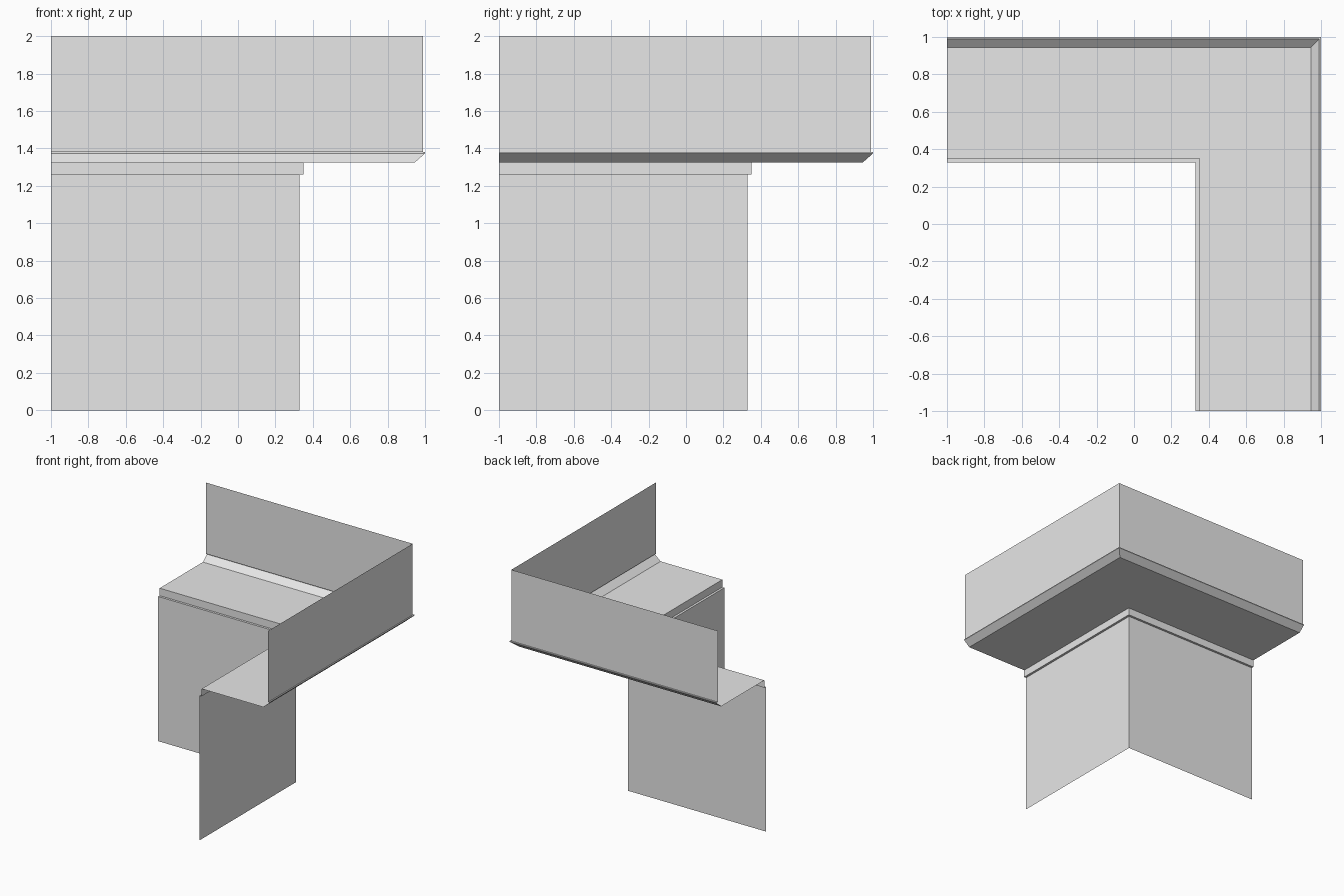
import bpy

cube = bpy.data.objects.get("Cube")
if cube:
    bpy.data.objects.remove(cube, do_unlink=True)

grey = bpy.data.materials.new("light grey")
grey.use_nodes = True
colour = (0.8, 0.8, 0.8, 1)
grey.diffuse_color = colour
grey.node_tree.nodes["Principled BSDF"].inputs["Base Color"].default_value = colour


def corner_sweep(name, profile):
    """Sweep an open (offset, height) profile around a mitred outside corner."""
    verts, faces = [], []
    for d, z in profile:
        verts += [(-1, d, z), (d, d, z), (d, -1, z)]
    for i in range(len(profile) - 1):
        for k in range(2):
            a = 3 * i + k
            faces.append((a + 3, a + 4, a + 1, a))
    mesh = bpy.data.meshes.new(name)
    mesh.from_pydata(verts, [], faces)
    mesh.materials.append(grey)
    obj = bpy.data.objects.new(name, mesh)
    bpy.context.collection.objects.link(obj)
    return obj


# Profile landmarks, from the ground up
wall, trim, eave, lip, fascia = 0.33, 0.35, 0.945, 1.0, 0.99
wall_top, soffit, lip_low, lip_top = 1.26, 1.325, 1.373, 1.38

# Lower wall
corner_sweep("lower_wall", [(wall, 0), (wall, wall_top)])
# Small stepped trim above the wall
corner_sweep("wall_trim", [(wall, wall_top), (trim, wall_top), (trim, soffit)])
# Flat overhanging soffit
corner_sweep("soffit", [(trim, soffit), (eave, soffit)])
# Chamfered edge moulding
corner_sweep("edge_moulding", [(eave, soffit), (lip, lip_low),
                               (lip, lip_top), (fascia, lip_top)])
# Tall upper fascia
corner_sweep("upper_fascia", [(fascia, lip_top), (fascia, 2)])
